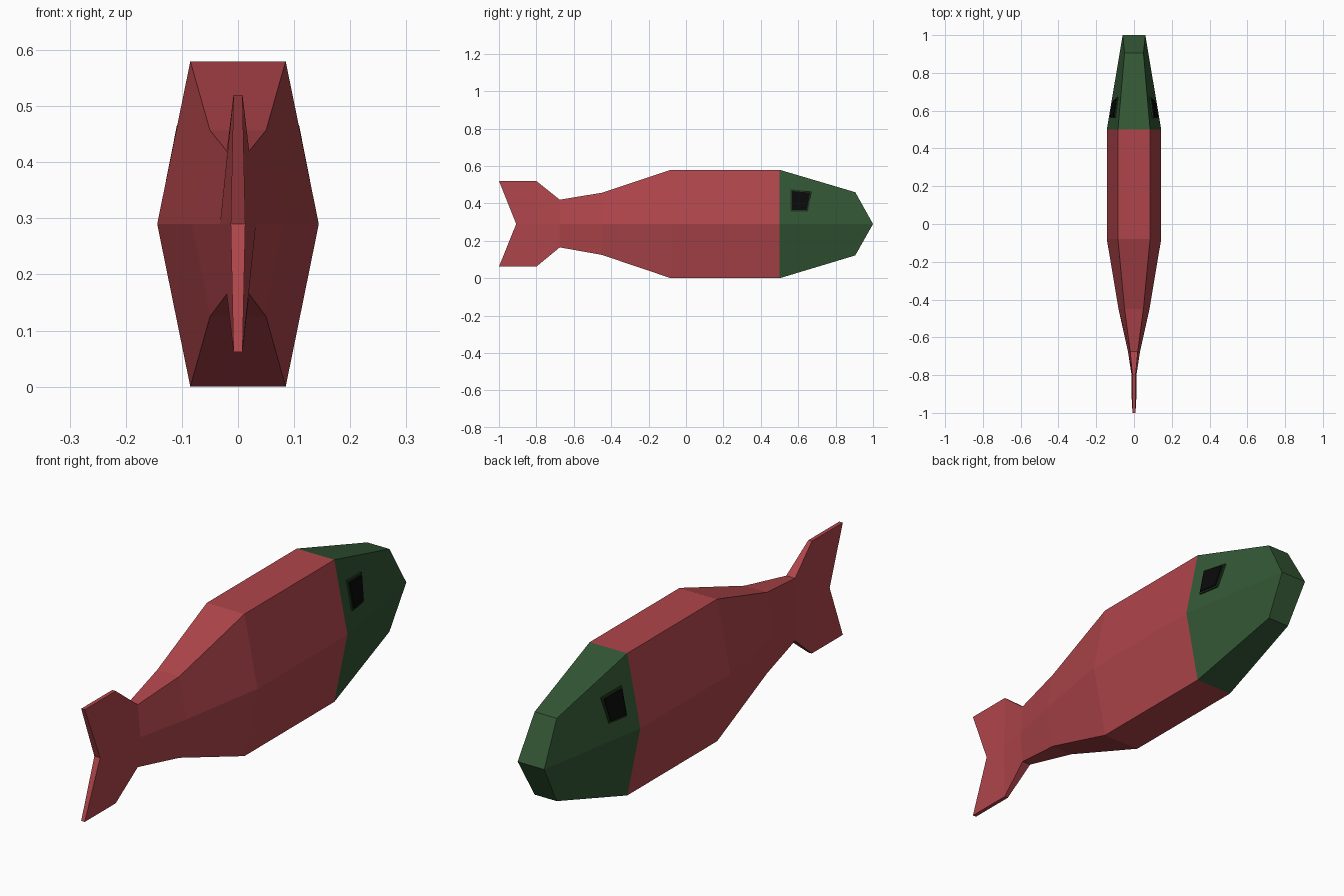
import bpy, bmesh

if "Cube" in bpy.data.objects:
    bpy.data.objects.remove(bpy.data.objects["Cube"])

MID = 0.29


def material(name, rgb):
    m = bpy.data.materials.new(name)
    m.diffuse_color = (*rgb, 1)
    m.use_nodes = True
    m.node_tree.nodes["Principled BSDF"].inputs["Base Color"].default_value = m.diffuse_color
    return m


red = material("red", (0.43, 0.06, 0.07))
green = material("green", (0.033, 0.095, 0.035))
dark_green = material("dark green", (0.012, 0.035, 0.012))
black = material("black", (0.003, 0.003, 0.003))


def finish(name, bm, mat):
    bmesh.ops.recalc_face_normals(bm, faces=bm.faces)
    mesh = bpy.data.meshes.new(name)
    bm.to_mesh(mesh)
    bm.free()
    mesh.materials.append(mat)
    ob = bpy.data.objects.new(name, mesh)
    bpy.context.collection.objects.link(ob)
    return ob


def loft(name, stations, mat):
    """Six-sided loft; the last station closes with two faces meeting mid-height."""
    bm = bmesh.new()
    rings = []
    for y, y_mid, w, w_mid, top, bottom in stations:
        pts = [(w, y, top), (w_mid, y_mid, MID), (w, y, bottom),
               (-w, y, bottom), (-w_mid, y_mid, MID), (-w, y, top)]
        rings.append([bm.verts.new(p) for p in pts])
    for a, b in zip(rings, rings[1:]):
        for i in range(6):
            j = (i + 1) % 6
            bm.faces.new((a[i], a[j], b[j], b[i]))
    e = rings[-1]
    bm.faces.new((e[0], e[1], e[4], e[5]))
    bm.faces.new((e[1], e[2], e[3], e[4]))
    return finish(name, bm, mat)


# Body and tail: y, y at mid-height, edge half width, mid half width, top, bottom
loft("body_and_tail", [
    (0.5, 0.5, 0.085, 0.144, 0.58, 0.0),
    (-0.08, -0.08, 0.085, 0.144, 0.58, 0.0),
    (-0.45, -0.45, 0.05, 0.082, 0.457, 0.125),
    (-0.675, -0.675, 0.02, 0.032, 0.42, 0.165),
    (-0.8, -0.8, 0.008, 0.013, 0.52, 0.062),
    (-1.0, -0.908, 0.008, 0.013, 0.52, 0.062)], red)

# Head
loft("head", [
    (0.5, 0.5, 0.085, 0.144, 0.58, 0.0),
    (0.905, 1.0, 0.05, 0.06, 0.46, 0.122)], green)


def head_x(y, z):
    """Half width of the upper head side at y, z."""
    t = (y - 0.5) / 0.405
    top, w = 0.58 - 0.12 * t, 0.085 - 0.035 * t
    w_mid = 0.144 - 0.084 * (y - 0.5) / 0.5
    return w_mid + (w - w_mid) * (z - MID) / (top - MID)


def slab(name, corners, side, height, mat):
    bm = bmesh.new()
    inner, outer = ([bm.verts.new((side * (head_x(y, z) + d), y, z))
                     for y, z in corners] for d in (-0.012, height))
    bm.faces.new(inner)
    bm.faces.new(outer)
    for i in range(4):
        j = (i + 1) % 4
        bm.faces.new((inner[i], inner[j], outer[j], outer[i]))
    return finish(name, bm, mat)


# Eyes: dark rim with a black centre on both sides
rim = [(0.56, 0.475), (0.672, 0.464), (0.652, 0.358), (0.56, 0.358)]
cy, cz = 0.611, 0.414
centre = [(cy + (y - cy) * 0.86, cz + (z - cz) * 0.86) for y, z in rim]
for side, label in ((1, "right"), (-1, "left")):
    slab(label + "_eye_rim", rim, side, 0.006, dark_green)
    slab(label + "_eye", centre, side, 0.011, black)
